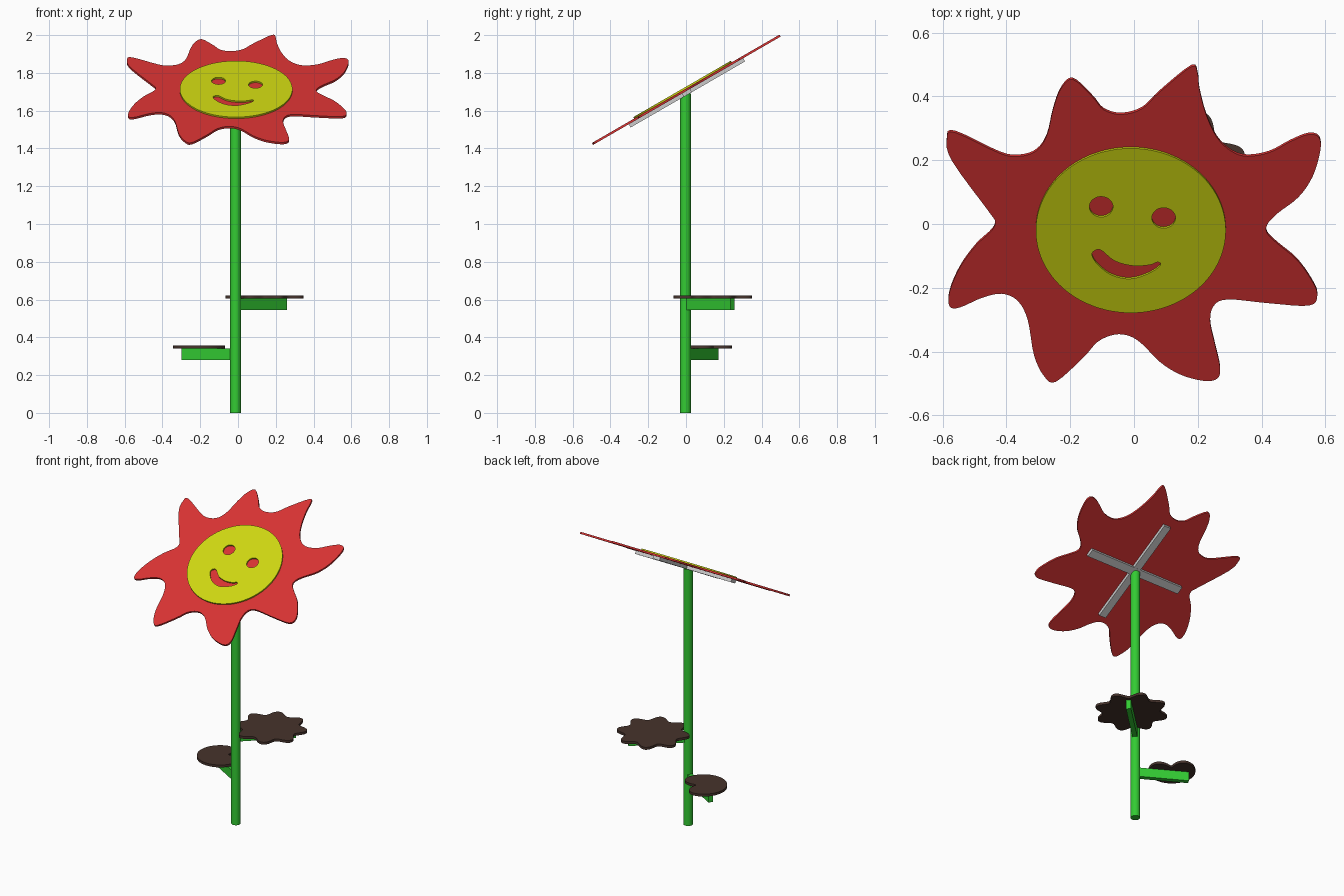
import bpy, bmesh, math
from mathutils import Matrix, Vector

if "Cube" in bpy.data.objects:
    bpy.data.objects.remove(bpy.data.objects["Cube"])

TILT = math.radians(30)
HEAD = Matrix.Translation((0, -0.003, 1.708)) @ Matrix.Rotation(TILT, 4, 'X')


def material(name, rgb):
    m = bpy.data.materials.new(name)
    m.diffuse_color = (*rgb, 1)
    m.use_nodes = True
    m.node_tree.nodes["Principled BSDF"].inputs["Base Color"].default_value = m.diffuse_color
    return m


RED = material("petal red", (0.69, 0.033, 0.033))
YELLOW = material("face yellow", (0.62, 0.68, 0.006))
GREEN = material("stem green", (0.033, 0.60, 0.033))
BROWN = material("leaf brown", (0.062, 0.033, 0.025))
GRAY = material("bracket gray", (0.60, 0.60, 0.60))


def add_object(name, mesh, mat, matrix):
    ob = bpy.data.objects.new(name, mesh)
    bpy.context.collection.objects.link(ob)
    mesh.materials.clear()
    mesh.materials.append(mat)
    ob.matrix_world = matrix
    bpy.ops.object.select_all(action='DESELECT')
    bpy.context.view_layer.objects.active = ob
    ob.select_set(True)
    bpy.ops.object.shade_smooth_by_angle(angle=math.radians(35))
    return ob


def smooth_loop(pts, steps=4):
    """Closed Catmull-Rom curve through the points."""
    out, n = [], len(pts)
    p = [Vector(q) for q in pts]
    for i in range(n):
        a, b, c, d = p[i - 1], p[i], p[(i + 1) % n], p[(i + 2) % n]
        for k in range(steps):
            t = k / steps
            out.append(0.5 * (2 * b + (c - a) * t + (2 * a - 5 * b + 4 * c - d) * t ** 2
                              + (3 * b - a - 3 * c + d) * t ** 3))
    return out


def polar(radius, centre=(0, 0), n=96):
    return [(centre[0] + radius(t) * math.cos(t), centre[1] + radius(t) * math.sin(t))
            for t in (2 * math.pi * i / n for i in range(n))]


def plate(name, loops, z0, z1, mat, matrix):
    """Flat plate from an outline plus optional hole loops."""
    cu = bpy.data.curves.new(name + "_outline", 'CURVE')
    cu.dimensions, cu.fill_mode, cu.extrude = '2D', 'BOTH', (z1 - z0) / 2
    for loop in loops:
        sp = cu.splines.new('POLY')
        sp.points.add(len(loop) - 1)
        for pt, (x, y) in zip(sp.points, loop):
            pt.co = (x, y, 0, 1)
        sp.use_cyclic_u = True
    tmp = bpy.data.objects.new(name + "_outline", cu)
    bpy.context.collection.objects.link(tmp)
    dg = bpy.context.evaluated_depsgraph_get()
    mesh = bpy.data.meshes.new_from_object(tmp.evaluated_get(dg))
    bpy.data.objects.remove(tmp)
    bm = bmesh.new()
    bm.from_mesh(mesh)
    bmesh.ops.remove_doubles(bm, verts=bm.verts, dist=1e-5)
    bmesh.ops.translate(bm, verts=bm.verts, vec=(0, 0, (z0 + z1) / 2))
    bmesh.ops.recalc_face_normals(bm, faces=bm.faces)
    bm.to_mesh(mesh)
    bm.free()
    return add_object(name, mesh, mat, matrix)


def box(name, size, centre, mat, matrix):
    bm = bmesh.new()
    bmesh.ops.create_cube(bm, size=1, matrix=Matrix.Translation(centre) @ Matrix.Diagonal((*size, 1)))
    mesh = bpy.data.meshes.new(name)
    bm.to_mesh(mesh)
    bm.free()
    return add_object(name, mesh, mat, matrix)


def to_head(pts):
    """Plan view hundredths -> coordinates in the tilted head plane."""
    return [(x / 100, y / 100 / math.cos(TILT) + 0.005) for x, y in pts]


# Petal sheet, outline as seen in plan
petals = [(-19.2, 45.5), (-13, 40), (-9.5, 36), (-4, 34.5), (2.5, 36.3), (8, 41.5), (18, 49.5),
          (20, 47), (20.5, 42.5), (22.6, 34.5), (26, 27.3), (30.5, 23), (35.5, 21.4), (42.5, 22.6),
          (49, 26), (54.6, 28.2), (58, 27.3), (58.4, 23), (56, 15), (51.5, 8.5), (45, 3.5),
          (41.8, 0), (41.8, -2.8), (45, -6), (51, -11), (55.6, -17.3), (57.5, -22), (55, -25.4),
          (42.5, -24.7), (29.5, -23.5), (25, -25.5), (23.9, -30.5), (25.4, -37.7), (27, -45),
          (26, -48.4), (21.7, -49), (14.4, -47), (8, -43), (2.8, -37.7), (-1.3, -35), (-6, -34.5),
          (-11.3, -36.7), (-15.7, -41.5), (-24.5, -49.3), (-28.3, -47.4), (-31.4, -40.8),
          (-33.3, -30), (-36.4, -24), (-41.4, -21.7), (-47.7, -23), (-54.6, -26), (-57.8, -25.7),
          (-57.8, -21), (-54.6, -13.5), (-49.6, -6.6), (-44.6, -1.9), (-43.6, 1), (-45.5, 4),
          (-57, 19.8), (-58.7, 26.7), (-56.2, 28.9), (-42, 22.3), (-35.8, 21.4), (-30.5, 23.2),
          (-27.3, 28), (-25.4, 36), (-23, 42.4)]
plate("petals", [smooth_loop(to_head(petals))], -0.006, 0.006, RED, HEAD)

# Face disc with eye and mouth cut-outs
mouth = [(-11.9, -7.5), (-13.2, -9.1), (-11.3, -12.2), (-7, -15.4), (-1.3, -16.6), (4.4, -15),
         (8.2, -12.5), (7.5, -11.3), (5, -12.2), (-0.3, -12.5), (-6, -11), (-10, -7.8)]
disc = polar(lambda t: 0.298, (-0.01, -0.012))
eyes = [polar(lambda t: 0.037, to_head([c])[0], 32) for c in ((-10.3, 6), (9.3, 2.5))]
plate("face", [disc, *eyes, smooth_loop(to_head(mouth))], 0.006, 0.015, YELLOW, HEAD)

# Cross bracket behind the head
box("bracket_across", (0.70, 0.05, 0.02), (0, 0, -0.016), GRAY, HEAD)
box("bracket_upright", (0.05, 0.70, 0.0196), (0, 0, -0.0158), GRAY, HEAD)

# Post
bm = bmesh.new()
bmesh.ops.create_cone(bm, cap_ends=True, segments=32, radius1=0.0285, radius2=0.0285, depth=1.69)
mesh = bpy.data.meshes.new("post")
bm.to_mesh(mesh)
bm.free()
add_object("post", mesh, GREEN, Matrix.Translation((-0.013, -0.003, 0.845)))

# Leaf steps and the arms that carry them


def scallop(t):
    return 0.197 + 0.025 * math.cos(8 * (t - math.pi / 8))


def bean(t):
    d = (t - math.pi / 4 + math.pi) % (2 * math.pi) - math.pi
    return 0.14 - 0.092 * math.exp(-(d / math.radians(27)) ** 2)


for name, shape, centre, angle, length, z in (
        ("upper", scallop, (0.14, 0.142), 43.5, 0.362, 0.605),
        ("lower", bean, (-0.205, 0.108), 150, 0.322, 0.340)):
    plate(name + "_leaf", [polar(shape, centre, 128)], z, z + 0.016, BROWN, Matrix.Identity(4))
    arm = Matrix.Translation((-0.013, -0.003, z - 0.03)) @ Matrix.Rotation(math.radians(angle), 4, 'Z')
    box(name + "_arm", (length - 0.015, 0.03, 0.06), (length / 2 + 0.0075, 0, 0), GREEN, arm)
